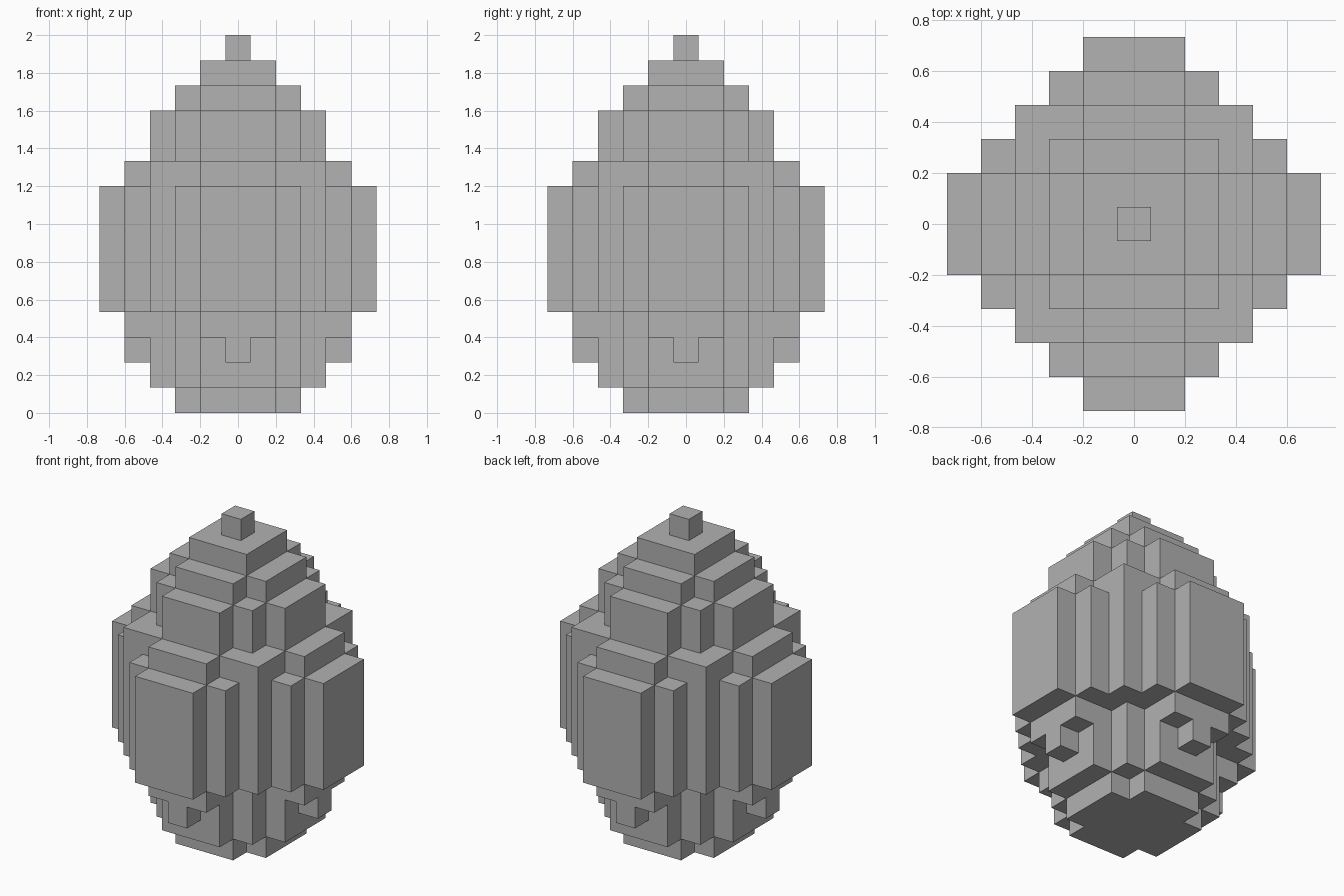
import bpy, bmesh

cube = bpy.data.objects.get("Cube")
if cube:
    bpy.data.objects.remove(cube, do_unlink=True)

UNIT = 2 / 15  # edge of one block

grey = bpy.data.materials.new("plain grey")
grey.use_nodes = True
colour = (0.445, 0.445, 0.445, 1)
grey.diffuse_color = colour
grey.node_tree.nodes["Principled BSDF"].inputs["Base Color"].default_value = colour


def stepped_outline(corners):
    """Outline with fourfold symmetry from the outer corners of one quadrant."""
    quadrant = []
    for i, (x, y) in enumerate(corners):
        quadrant.append((x, y))
        if i + 1 < len(corners):
            quadrant.append((corners[i + 1][0], y))
    outline = []
    for _ in range(4):
        outline += quadrant
        quadrant = [(-y, x) for x, y in quadrant]
    return outline


def add_tier(name, bottom, top, corners):
    bm = bmesh.new()
    verts = [bm.verts.new((x * UNIT, y * UNIT, bottom * UNIT))
             for x, y in stepped_outline(corners)]
    base = bm.faces.new(verts)
    result = bmesh.ops.extrude_face_region(bm, geom=[base], use_keep_orig=True)
    raised = [v for v in result["geom"] if isinstance(v, bmesh.types.BMVert)]
    bmesh.ops.translate(bm, verts=raised, vec=(0, 0, (top - bottom) * UNIT))
    bmesh.ops.recalc_face_normals(bm, faces=bm.faces)
    mesh = bpy.data.meshes.new(name)
    bm.to_mesh(mesh)
    bm.free()
    mesh.materials.append(grey)
    bpy.context.collection.objects.link(bpy.data.objects.new(name, mesh))


# Round plan seven blocks wide, shared by the lower body and the shoulder
ROUND = [(3.5, 1.5), (2.5, 2.5), (1.5, 3.5)]

# Tiers from the ground up, heights in blocks
add_tier("base", 0, 1, [(2.5, 1.5), (1.5, 2.5)])
add_tier("lower_body", 1, 2, ROUND)
add_tier("side_nubs", 2, 3, [(4.5, 0.5)] + ROUND + [(0.5, 4.5)])
add_tier("lower_ledge", 3, 4, [(4.5, 1.5), (2.5, 2.5), (1.5, 4.5)])
add_tier("main_body", 4, 9, [(5.5 - i, 1.5 + i) for i in range(5)])
add_tier("upper_ledge", 9, 10, [(4.5, 1.5), (3.5, 3.5), (1.5, 4.5)])
add_tier("shoulder", 10, 12, ROUND)
add_tier("neck", 12, 13, [(2.5, 1.5), (1.5, 2.5)])
add_tier("cap", 13, 14, [(1.5, 1.5)])
add_tier("tip", 14, 15, [(0.5, 0.5)])
